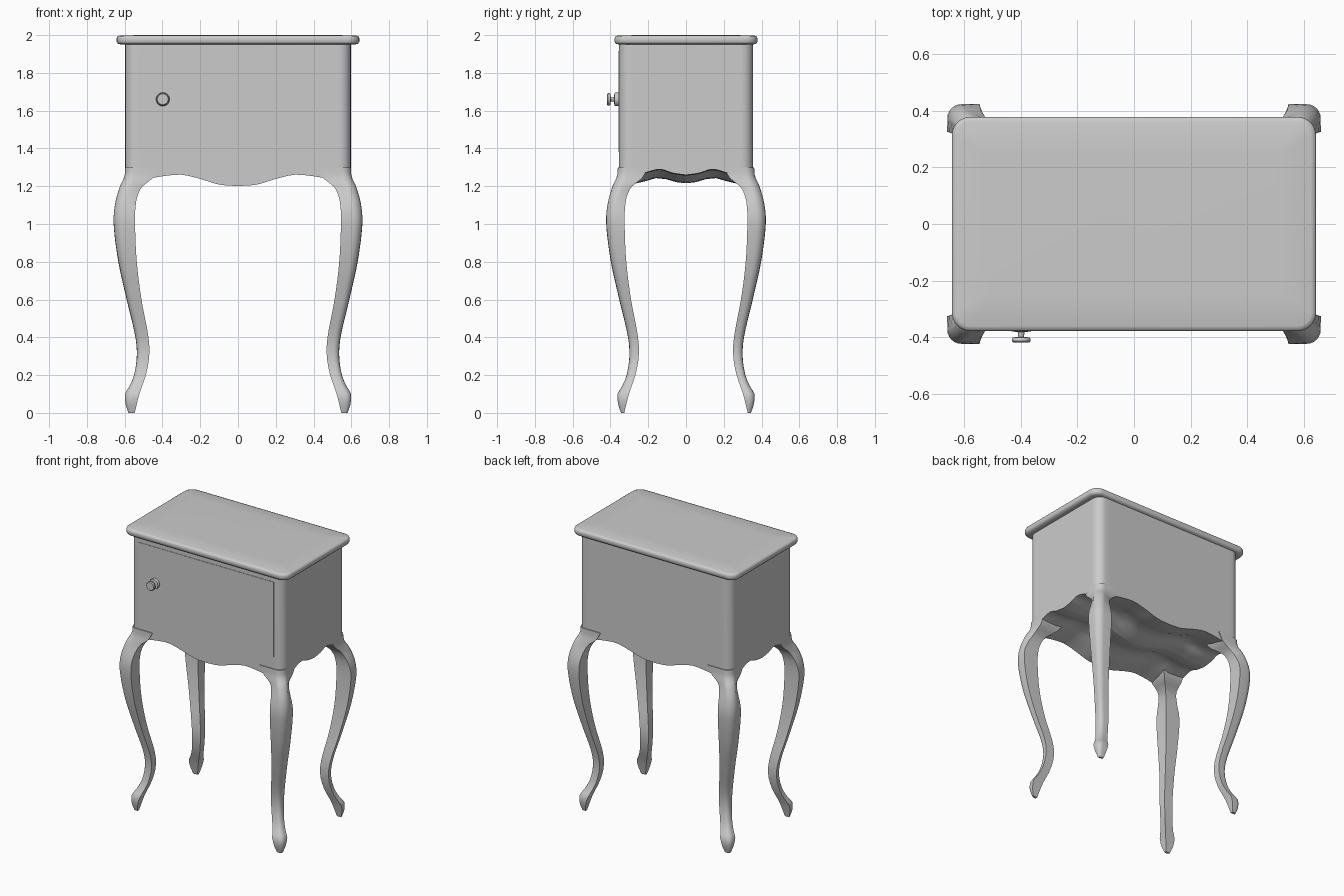
import bpy, bmesh, math
from mathutils import Vector

if "Cube" in bpy.data.objects:
    bpy.data.objects.remove(bpy.data.objects["Cube"])

paint = bpy.data.materials.new("grey paint")
paint.use_nodes = True
GREY = (0.6, 0.6, 0.6, 1)
paint.diffuse_color = GREY
paint.node_tree.nodes["Principled BSDF"].inputs["Base Color"].default_value = GREY


def loft(name, rings, angle=35):
    """Skin a stack of equal closed rings and cap both ends."""
    bm = bmesh.new()
    loops = [[bm.verts.new(p) for p in ring] for ring in rings]
    n = len(loops[0])
    for a, b in zip(loops, loops[1:]):
        for i in range(n):
            j = (i + 1) % n
            bm.faces.new((a[i], a[j], b[j], b[i]))
    bm.faces.new(loops[0])
    bm.faces.new(loops[-1])
    bmesh.ops.recalc_face_normals(bm, faces=bm.faces)
    mesh = bpy.data.meshes.new(name)
    bm.to_mesh(mesh)
    bm.free()
    obj = bpy.data.objects.new(name, mesh)
    bpy.context.collection.objects.link(obj)
    mesh.materials.append(paint)
    bpy.ops.object.select_all(action='DESELECT')
    obj.select_set(True)
    bpy.context.view_layer.objects.active = obj
    bpy.ops.object.shade_smooth_by_angle(angle=math.radians(angle))
    return obj


def rounded_rect(hx, hy, r, steps=6, cuts=1):
    """Outline points of a rounded rectangle, long sides split into cuts."""
    pts = []
    corners = [(1, 1, 0), (-1, 1, 90), (-1, -1, 180), (1, -1, 270)]
    for sx, sy, start in corners:
        for k in range(steps + 1):
            a = math.radians(start + 90 * k / steps)
            pts.append((sx * (hx - r) + r * math.cos(a), sy * (hy - r) + r * math.sin(a)))
    out = []
    for i, p in enumerate(pts):
        q = pts[(i + 1) % len(pts)]
        m = cuts if (i + 1) % (steps + 1) == 0 else 1
        out += [(p[0] + (q[0] - p[0]) * k / m, p[1] + (q[1] - p[1]) * k / m) for k in range(m)]
    return out


def curve(keys, t):
    """Smooth curve through (position, value) keys."""
    t = min(max(t, keys[0][0]), keys[-1][0])
    for i in range(len(keys) - 1):
        (a, va), (b, vb) = keys[i], keys[i + 1]
        if t <= b:
            p, q = keys[max(i - 1, 0)], keys[min(i + 2, len(keys) - 1)]
            ma = (vb - p[1]) / (b - p[0]) * (b - a)
            mb = (q[1] - va) / (q[0] - a) * (b - a)
            u = (t - a) / (b - a)
            return (va * (2*u**3 - 3*u*u + 1) + ma * (u**3 - 2*u*u + u)
                    + vb * (3*u*u - 2*u**3) + mb * (u**3 - u*u))


# Cabinet with a scalloped apron and a wavy underside
FRONT_WAVE = [(0, 1.2), (.1, 1.208), (.2, 1.238), (.3, 1.26), (.4, 1.252), (.48, 1.24), (.6, 1.245)]
SIDE_WAVE = [(0, .015), (.07, .025), (.14, .045), (.24, .02), (.36, 0)]


def apron(x, y):
    return curve(FRONT_WAVE, abs(x)) + curve(SIDE_WAVE, abs(y))


outline = rounded_rect(.597, .355, .06, cuts=32)
rings = [[(x * s, y * s, apron(x * s, y * s)) for x, y in outline]
         for s in (.02, .15, .3, .45, .6, .7, .8, .9, 1)]
rings.append([(x, y, 1.96) for x, y in outline])
loft("cabinet", rings)

# Top board with rounded edges
EDGE = [(.03, 1.95), (.008, 1.953), (0, 1.964), (0, 1.984), (.005, 1.994), (.018, 1.998), (.13, 2)]
loft("top_board", [[(x, y, z) for x, y in rounded_rect(.642 - d, .378 - d, max(.065 - d, .01))]
                   for d, z in EDGE], 60)

# Drawer front
drawer = rounded_rect(.533, .267, .002, steps=1)
loft("drawer_front", [[(x - .003, y, z + 1.648) for x, z in drawer] for y in (-.33, -.358)])

# Knob turned from a profile of (radius, y)
KNOB = [(.034, -.35), (.036, -.37), (.034, -.379), (.012, -.381), (.01, -.398),
        (.03, -.4), (.033, -.404), (.033, -.413), (.028, -.418)]
ARC = [2 * math.pi * k / 24 for k in range(24)]
loft("knob", [[(-.398 + r * math.cos(a), y, 1.66 + r * math.sin(a)) for a in ARC] for r, y in KNOB], 40)

# Cabriole legs: heights with the outer and inner faces of the leg
OUTER = [(0, .58), (.04, .594), (.1, .598), (.14, .575), (.2, .55), (.3, .535), (.4, .542),
         (.6, .588), (.8, .632), (1, .658), (1.1, .652), (1.2, .625), (1.25, .602), (1.3, .597)]
INNER = [(0, .547), (.1, .522), (.2, .488), (.3, .47), (.4, .474), (.6, .511), (.8, .536),
         (1, .545), (1.1, .542), (1.16, .528), (1.2, .505), (1.24, .455), (1.3, .42)]
FLARE = [(0, 0), (1.05, 0), (1.12, .012), (1.2, .024), (1.25, .006), (1.3, 0)]
Y_SHIFT, Y_INNER = .236, .22
HEIGHTS = [0, .04, .07, .1, .12, .14, .17] + [.2 + .04 * k for k in range(24)] \
    + [1.14 + .02 * k for k in range(9)]


def leg_section(z):
    o, i = curve(OUTER, z), curve(INNER, z)
    f = o - curve(FLARE, z)
    r = min(.45 * (o - i), .05)
    pts = [(i, f - Y_SHIFT)]
    for k in range(7):
        a = math.pi / 2 * (1 - k / 6)
        pts.append((o - r + r * math.cos(a), o - r + r * math.sin(a) - Y_SHIFT))
    return pts + [(f, i - Y_INNER), (i, i - Y_INNER)]


for row, sy in (("front", -1), ("back", 1)):
    for side, sx in (("left", 1), ("right", -1)):
        loft(f"{row}_{side}_leg",
             [[(sx * x, sy * y, z) for x, y in leg_section(z)] for z in HEIGHTS], 45)
